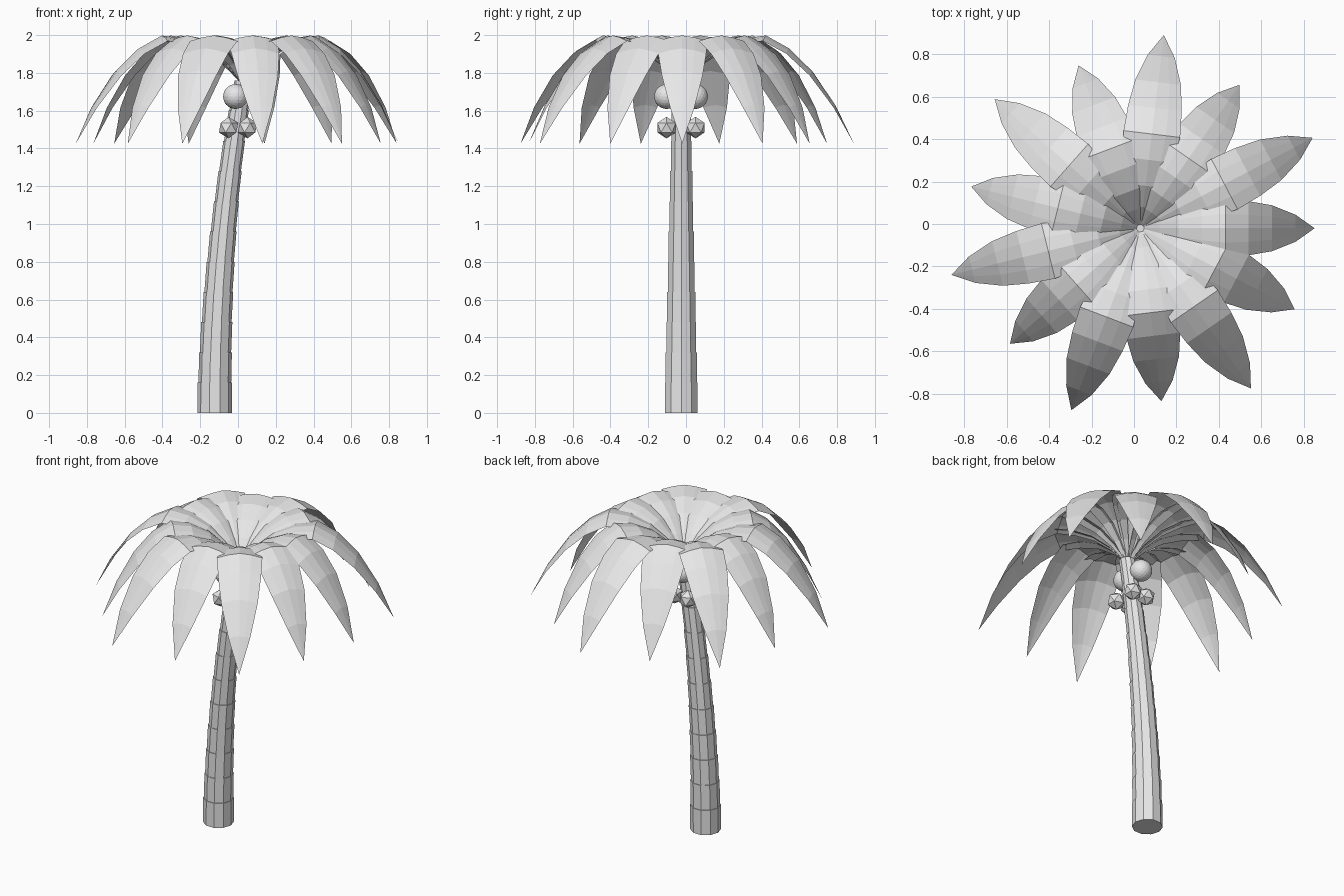
import bpy, bmesh, math
from mathutils import Vector, Matrix

cube = bpy.data.objects.get("Cube")
if cube:
    bpy.data.objects.remove(cube, do_unlink=True)

grey = bpy.data.materials.new("plain_grey")
grey.use_nodes = True
grey.diffuse_color = (0.8, 0.8, 0.8, 1)
grey.node_tree.nodes["Principled BSDF"].inputs["Base Color"].default_value = (0.8, 0.8, 0.8, 1)

CROWN = Vector((0.03, -0.02, 0))


def finish(bm, name):
    mesh = bpy.data.meshes.new(name)
    bm.to_mesh(mesh)
    bm.free()
    mesh.materials.append(grey)
    obj = bpy.data.objects.new(name, mesh)
    bpy.context.collection.objects.link(obj)
    return obj


def bridge(bm, a, b):
    for i in range(len(a)):
        j = (i + 1) % len(a)
        bm.faces.new((a[i], a[j], b[j], b[i]))


# Curved trunk: stacked segments, each with a small ledge at its top
def build_trunk(sides=10, segments=11, height=1.76):
    bm = bmesh.new()
    step = height / segments
    rings = []
    for s in range(segments):
        for z, flare in ((s * step, 0), ((s + 1) * step, 0.004)):
            r = 0.091 - 0.026 * z + flare
            x = -0.124 + 0.05 * z * z
            rings.append([bm.verts.new((x + r * math.cos(math.tau * i / sides),
                                        -0.025 + r * math.sin(math.tau * i / sides), z))
                          for i in range(sides)])
    for a, b in zip(rings, rings[1:]):
        bridge(bm, a, b)
    bm.faces.new(rings[0][::-1])
    bm.faces.new(rings[-1])
    finish(bm, "trunk")


# Frond: arched strip with a raised midrib; rows are reach, height, half width
FROND = [(0, 1.74, 0.012), (0.09, 1.85, 0.045), (0.18, 1.93, 0.08), (0.29, 1.982, 0.115),
         (0.4, 1.998, 0.134), (0.51, 1.93, 0.127), (0.62, 1.81, 0.108),
         (0.73, 1.63, 0.064), (0.82, 1.425, 0)]


def build_frond(index, count=13):
    stretch = 1.117 if index % 2 else 1.0
    bm = bmesh.new()
    rows = []
    for r, z, w in FROND:
        sides = (-1, -0.5, 0, 0.5, 1) if w else (0,)
        rows.append([bm.verts.new((r * stretch, w * t, z - 0.22 * w * abs(t) ** 1.5))
                     for t in sides])
    for a, b in zip(rows, rows[1:]):
        for i in range(len(a) - 1):
            if len(b) > 1:
                bm.faces.new((a[i], b[i], b[i + 1], a[i + 1]))
            else:
                bm.faces.new((a[i], b[0], a[i + 1]))
    turn = Matrix.Rotation(math.tau * index / count, 4, 'Z')
    bm.transform(Matrix.Translation(CROWN) @ turn)
    finish(bm, f"frond_{index + 1}")


# Round fruit hanging under the crown
def build_fruit(name, place, radius, detail):
    bm = bmesh.new()
    bmesh.ops.create_icosphere(bm, subdivisions=detail, radius=radius,
                               matrix=Matrix.Translation(place))
    finish(bm, name)


build_trunk()
for k in range(13):
    build_frond(k)
for label, y in (("front", -0.103), ("back", 0.05)):
    build_fruit(f"large_fruit_{label}", (-0.013, y, 1.675), 0.066, 3)
    build_fruit(f"small_fruit_right_{label}", (-0.05, y, 1.51), 0.057, 1)
    build_fruit(f"small_fruit_left_{label}", (0.05, y, 1.51), 0.057, 1)
